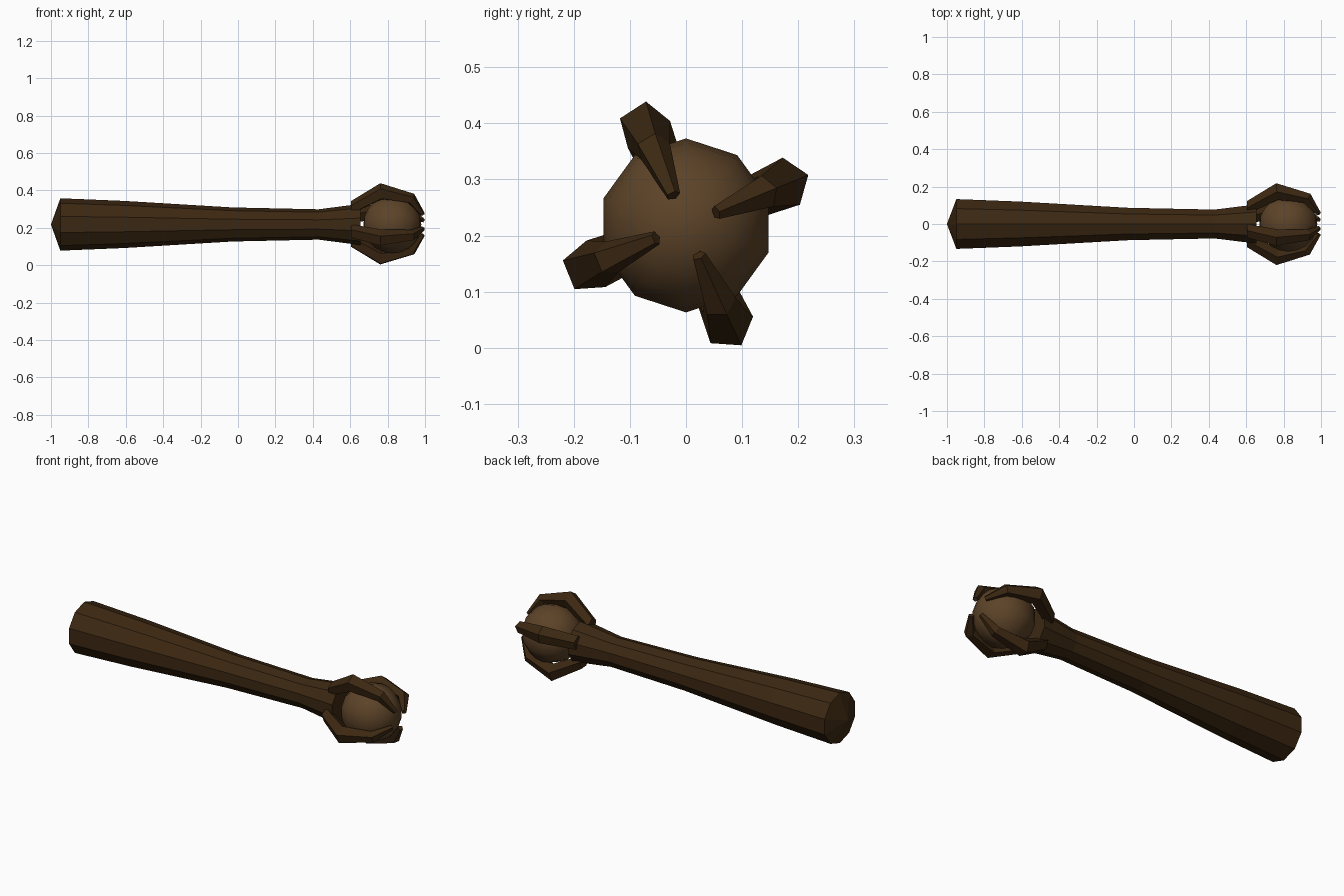
import bpy, bmesh, math
from mathutils import Vector

if "Cube" in bpy.data.objects:
    bpy.data.objects.remove(bpy.data.objects["Cube"])

AXIS_Z = 0.218


def material(name, color):
    m = bpy.data.materials.new(name)
    m.diffuse_color = (*color, 1)
    m.use_nodes = True
    m.node_tree.nodes["Principled BSDF"].inputs["Base Color"].default_value = m.diffuse_color
    return m


dark_wood = material("dark wood", (0.045, 0.021, 0.006))
light_brown = material("light brown", (0.108, 0.056, 0.021))


def finish(name, bm, mat):
    bmesh.ops.recalc_face_normals(bm, faces=bm.faces)
    mesh = bpy.data.meshes.new(name)
    bm.to_mesh(mesh)
    bm.free()
    mesh.materials.append(mat)
    ob = bpy.data.objects.new(name, mesh)
    ob.location.z = AXIS_Z
    bpy.context.collection.objects.link(ob)
    return ob


def skin(bm, rings):
    """Join rings of vertices with quads and return the vertex rings."""
    vs = [[bm.verts.new(p) for p in ring] for ring in rings]
    for a, b in zip(vs, vs[1:]):
        n = len(a)
        for i in range(n):
            bm.faces.new((a[i], a[(i + 1) % n], b[(i + 1) % n], b[i]))
    return vs


# Ten-sided tapered shaft with a shallow pointed butt
profile = [(-0.95, 0.14), (-0.61, 0.126), (-0.03, 0.091), (0.43, 0.081), (0.655, 0.11)]
bm = bmesh.new()
rings = []
for x, r in profile:
    angles = [math.pi / 2 + i * math.tau / 10 for i in range(10)]
    rings.append([(x, r * math.cos(a), r * math.sin(a)) for a in angles])
vs = skin(bm, rings)
butt = bm.verts.new((-1, 0, 0))
for i in range(10):
    bm.faces.new((vs[0][i], vs[0][(i + 1) % 10], butt))
bm.faces.new(vs[-1])
finish("shaft", bm, dark_wood)

# Smooth ball, poles along the shaft
R, RINGS = 0.155, 10
bm = bmesh.new()
rings = []
for j in range(1, RINGS):
    t = math.pi * j / RINGS
    rings.append([(0.825 - R * math.cos(t),
                   R * math.sin(t) * math.cos(math.pi / 2 + i * math.tau / 10),
                   R * math.sin(t) * math.sin(math.pi / 2 + i * math.tau / 10))
                  for i in range(10)])
vs = skin(bm, rings)
for ring, x in ((vs[0], 0.825 - R), (vs[-1], 0.825 + R)):
    pole = bm.verts.new((x, 0, 0))
    for i in range(10):
        bm.faces.new((ring[i], ring[(i + 1) % 10], pole))
for f in bm.faces:
    f.smooth = True
finish("ball", bm, light_brown)

# Four five-sided claws: (x, distance from axis, thickness, section tilt)
path = [(0.605, 0.095, 0.038, 0), (0.765, 0.189, 0.047, 5),
        (0.925, 0.15, 0.031, -37), (0.988, 0.058, 0.013, -60)]
for k, roll in enumerate((-3, -26, 35, 9)):
    a = math.radians(23 + 90 * k)
    out = Vector((0, math.cos(a), math.sin(a)))
    side = Vector((0, -math.sin(a), math.cos(a)))
    bm = bmesh.new()
    rings = []
    for x, r, thick, tilt in path:
        t = math.radians(tilt)
        normal = Vector((-math.sin(t), 0, 0)) + out * math.cos(t)
        center = Vector((x, 0, 0)) + out * r
        ring = []
        for i in range(5):
            p = math.radians(roll + 72 * i)
            ring.append(center + thick * (math.cos(p) * normal + math.sin(p) * side))
        rings.append(ring)
    vs = skin(bm, rings)
    bm.faces.new(vs[0])
    bm.faces.new(vs[-1])
    finish(f"claw_{k + 1}", bm, dark_wood)
